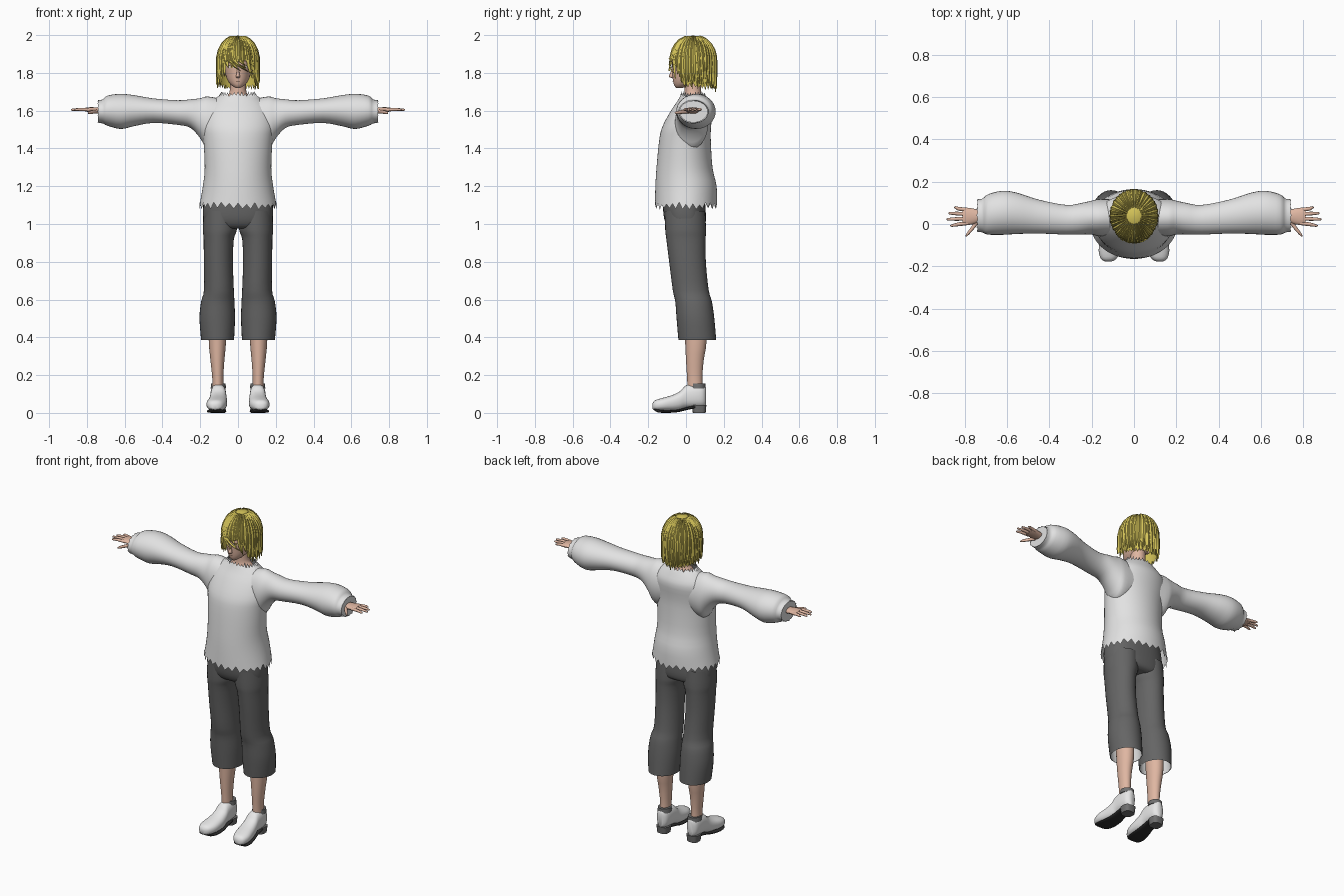
import bpy, bmesh, math, random
from mathutils import Vector
from mathutils.bvhtree import BVHTree

random.seed(4)
if "Cube" in bpy.data.objects:
    bpy.data.objects.remove(bpy.data.objects["Cube"], do_unlink=True)


def material(name, r, g, b):
    m = bpy.data.materials.new(name)
    m.use_nodes = True
    m.diffuse_color = (r, g, b, 1)
    m.node_tree.nodes["Principled BSDF"].inputs["Base Color"].default_value = (r, g, b, 1)
    return m


SHIRT = material("shirt off white", .76, .76, .76)
CLOTH = material("trouser grey", .13, .13, .13)
SKIN = material("skin", .74, .47, .36)
HAIR = material("blond hair", .66, .55, .1)
SHOE = material("shoe white", .82, .82, .82)
SOLE = material("sole black", .025, .025, .025)
HEEL = material("heel grey", .16, .16, .16)
EYE = material("eye white", .8, .78, .74)
IRIS = material("iris gold", .4, .28, .05)
BROW = material("dark brown", .09, .05, .03)


def finish(name, bm, mat, mirror=False, angle=50):
    bmesh.ops.recalc_face_normals(bm, faces=bm.faces)
    me = bpy.data.meshes.new(name)
    bm.to_mesh(me)
    bm.free()
    me.materials.append(mat)
    ob = bpy.data.objects.new(name, me)
    bpy.context.collection.objects.link(ob)
    bpy.ops.object.select_all(action='DESELECT')
    ob.select_set(True)
    bpy.context.view_layer.objects.active = ob
    bpy.ops.object.shade_smooth_by_angle(angle=math.radians(angle))
    if mirror:
        ob.modifiers.new("mirror", 'MIRROR').use_mirror_merge = False
    return ob


def spline(rings, steps):
    """Smooth curve through the given ring values."""
    out = []
    for i in range(len(rings) - 1):
        a, b, c, d = (rings[max(0, min(len(rings) - 1, i + k))] for k in (-1, 0, 1, 2))
        for s in range(steps):
            t = s / steps
            out.append([q + t * (r - p) / 2 + t * t * (p - 2.5 * q + 2 * r - w / 2)
                        + t ** 3 * (1.5 * (q - r) + (w - p) / 2)
                        for p, q, r, w in zip(a, b, c, d)])
    return out + [list(rings[-1])]


def loft(name, axis, rings, mat, n=24, steps=3, caps=True, mirror=False, power=2, jag=(0, 0)):
    """Rings are (position along axis, two centre values, two radii)."""
    bm = bmesh.new()
    rows = []
    data = spline(rings, steps)
    for j, (p, c1, c2, r1, r2) in enumerate(data):
        amp = jag[0] if j == 0 else jag[1] if j == len(data) - 1 else 0
        row = []
        for i in range(n):
            a = 2 * math.pi * i / n
            u, v = math.cos(a), math.sin(a)
            u = math.copysign(abs(u) ** (2 / power), u)
            v = math.copysign(abs(v) ** (2 / power), v)
            off = amp * ((-1) ** i + random.uniform(-.6, .6))
            co = [c1 + r1 * u, c2 + r2 * v]
            co.insert(axis, p + off)
            row.append(bm.verts.new(co))
        rows.append(row)
    for a, b in zip(rows, rows[1:]):
        for i in range(n):
            bm.faces.new((a[i], a[(i + 1) % n], b[(i + 1) % n], b[i]))
    if caps:
        bm.faces.new(rows[0])
        bm.faces.new(rows[-1])
    return finish(name, bm, mat, mirror)


X, Y, Z = 0, 1, 2

# Shirt with torn hem and collar
loft("shirt_body", Z, [(1.095, 0, 0, .205, .165), (1.2, 0, 0, .186, .162), (1.3, 0, -.008, .176, .148),
     (1.45, 0, -.005, .183, .136), (1.52, 0, .005, .19, .128), (1.6, 0, .03, .178, .11),
     (1.65, 0, .037, .14, .083), (1.687, 0, .037, .088, .062)], SHIRT, n=56, caps=False, jag=(.013, .01))
loft("sleeves", X, [(.08, .03, 1.54, .085, .12), (.16, .03, 1.537, .088, .138), (.2, .03, 1.56, .08, .106),
     (.25, .025, 1.584, .074, .076), (.32, .02, 1.59, .07, .065), (.45, .035, 1.6, .08, .065),
     (.55, .05, 1.6, .097, .082), (.62, .053, 1.596, .104, .093), (.69, .045, 1.6, .095, .08),
     (.715, .04, 1.596, .08, .064), (.74, .04, 1.595, .077, .06)],
     SHIRT, n=32, caps=False, mirror=True, jag=(0, .003))
loft("sleeve_linings", X, [(.74, .04, 1.595, .075, .058), (.68, .04, 1.597, .06, .045)],
     SHIRT, steps=1, mirror=True)

# Cropped trousers
loft("trouser_hips", Z, [(1.2, 0, -.01, .165, .11), (1.1, 0, -.01, .184, .112), (1.03, 0, -.005, .184, .111),
     (.99, 0, 0, .172, .098), (.975, 0, 0, .14, .075)], CLOTH, n=40, power=2.4)
loft("trouser_legs", Z, [(1.07, .092, -.005, .09, .106), (.97, .096, -.002, .09, .108),
     (.92, .102, 0, .08, .104), (.8, .104, .008, .077, .097), (.65, .101, .025, .079, .095),
     (.59, .107, .04, .088, .097), (.5, .11, .05, .094, .1), (.385, .108, .06, .087, .1)],
     CLOTH, n=32, caps=False, mirror=True)
loft("trouser_linings", Z, [(.386, .108, .06, .083, .096), (.5, .11, .05, .086, .092)],
     SHIRT, steps=1, caps=False, mirror=True)

# Lower legs
loft("lower_legs", Z, [(.6, .108, .045, .05, .06), (.385, .109, .052, .046, .057),
     (.28, .109, .047, .037, .047), (.18, .107, .046, .029, .04), (.09, .106, .05, .03, .04)],
     SKIN, mirror=True)

# Shoes with soles and block heels
loft("shoes", Y, [(-.178, .122, .035, .012, .012), (-.165, .12, .04, .036, .026), (-.125, .115, .045, .052, .034),
     (-.07, .108, .053, .051, .042), (-.03, .105, .066, .046, .05), (0, .104, .086, .042, .06),
     (.05, .104, .092, .041, .063), (.09, .104, .092, .034, .06), (.107, .104, .088, .015, .045)],
     SHOE, mirror=True, power=2.4)
loft("soles", Y, [(-.17, .121, .02, .02, .005), (-.15, .119, .011, .042, .008), (-.11, .114, .007, .05, .007),
     (-.05, .107, .01, .045, .007), (0, .104, .022, .038, .008), (.05, .104, .032, .036, .008),
     (.1, .104, .033, .025, .008)], SOLE, mirror=True, power=3)
loft("shoe_heels", Z, [(0, .104, .07, .034, .034), (.042, .104, .07, .039, .038)],
     HEEL, steps=1, mirror=True, power=3)
loft("shoe_collars", Z, [(.128, .104, .062, .041, .042), (.155, .104, .062, .038, .041)],
     HEEL, steps=1, mirror=True)

# Hands
loft("palms", X, [(.66, .04, 1.6, .026, .022), (.72, .038, 1.6, .026, .018), (.755, .036, 1.602, .036, .016),
     (.79, .036, 1.605, .041, .013), (.81, .037, 1.606, .036, .009)], SKIN, n=16, mirror=True)
for name, y, tip in (("index", .004, .868), ("middle", .026, .885), ("ring", .047, .877), ("little", .067, .85)):
    y2 = y + (y - .036) * .35
    loft(name + "_fingers", X, [(.785, y, 1.604, .009, .009), (.83, (y + y2) / 2, 1.607, .009, .008),
         (tip - .008, y2, 1.605, .006, .006), (tip, y2, 1.604, .002, .002)], SKIN, n=10, mirror=True)
loft("thumbs", X, [(.735, .02, 1.597, .017, .011), (.76, -.015, 1.594, .014, .01),
     (.785, -.045, 1.59, .01, .008), (.795, -.056, 1.588, .004, .004)], SKIN, n=10, mirror=True)

# Neck and head
loft("neck", Z, [(1.6, 0, .035, .1, .07), (1.665, 0, .037, .07, .052), (1.69, 0, .037, .047, .045),
     (1.74, 0, .035, .042, .043), (1.8, 0, .035, .042, .045)], SKIN)
head = loft("head", Z, [(1.72, 0, -.035, .012, .016), (1.734, 0, -.02, .034, .042), (1.76, 0, .003, .055, .072),
            (1.8, 0, .02, .068, .093), (1.85, 0, .03, .076, .105), (1.92, 0, .035, .07, .095),
            (1.965, 0, .035, .04, .06)], SKIN, n=32)
loft("nose", Z, [(1.773, 0, -.07, .007, .006), (1.781, 0, -.077, .011, .014), (1.8, 0, -.074, .007, .009),
     (1.835, 0, -.07, .004, .004)], SKIN, n=12)
loft("ears", Z, [(1.785, .07, .035, .006, .01), (1.82, .076, .04, .009, .02), (1.84, .076, .042, .006, .014)],
     SKIN, n=12, mirror=True)

# Painted face details as thin plates following the head
bvh = BVHTree.FromPolygons([v.co for v in head.data.vertices], [p.vertices[:] for p in head.data.polygons])


def plate(name, x0, x1, z, up, down, mat, lift, tilt=0, mirror=True):
    bm = bmesh.new()
    rows = []
    for i in range(9):
        t = i / 8
        x, bulge = x0 + (x1 - x0) * t, math.sin(math.pi * (.04 + .92 * t)) ** .7
        pair = []
        for h in (up * bulge, down * bulge):
            zz = z + h + tilt * t
            hit = bvh.ray_cast(Vector((x, -1, zz)), Vector((0, 1, 0)))[0]
            pair.append(bm.verts.new((x, hit.y - lift, zz)))
        rows.append(pair)
    for a, b in zip(rows, rows[1:]):
        bm.faces.new((a[0], a[1], b[1], b[0]))
    finish(name, bm, mat, mirror)


plate("eyes", .017, .05, 1.832, .009, -.007, EYE, .002)
plate("irises", .027, .041, 1.832, .009, -.007, IRIS, .003)
plate("pupils", .031, .037, 1.833, .005, -.004, BROW, .004)
plate("lashes", .015, .053, 1.833, .011, .007, BROW, .004)
plate("eyebrows", .014, .054, 1.853, .006, .002, BROW, .002, .003)
plate("mouth", -.016, .016, 1.757, .001, -.002, BROW, .002, 0, False)


# Hair: a cap whose hem follows the face opening, covered by tapered locks
def hair_point(a, z, off=0):
    d = z - 1.87
    k = math.sqrt(max(0, 1 - (d / .127) ** 2)) if d > 0 else 1 - 3 * d * d
    return Vector(((.108 * k + off) * math.sin(a), .039 - (.119 * k + off) * math.cos(a), z + off * max(0, d) * 7))


def hem(a):
    deg = abs((math.degrees(a) + 180) % 360 - 180)
    if deg < 60:
        return 1.865 - .125 * max(0, (deg - 33) / 27)
    return 1.74 - .025 * (deg - 60) / 120


def drop(t, low):
    return 1.87 + .127 * math.cos(t * math.pi) if t < .5 else 1.87 + (low - 1.87) * (2 * t - 1)


bm = bmesh.new()
rows = []
count = 72
for j in range(17):
    row = []
    for i in range(count):
        a = 2 * math.pi * i / count
        low = hem(a) + (.01 * (-1) ** i + random.uniform(-.006, .006) if j == 16 else 0)
        row.append(bm.verts.new(hair_point(a, drop(max(j, .2) / 16, low))))
    rows.append(row)
bm.faces.new(rows[0])
for a, b in zip(rows, rows[1:]):
    for i in range(count):
        bm.faces.new((a[i], a[(i + 1) % count], b[(i + 1) % count], b[i]))
finish("hair_cap", bm, HAIR)


def lock(bm, a0, a1, low, width, off, start=.1):
    rows = []
    for j in range(11):
        s = j / 10
        a = a0 + (a1 - a0) * s * s
        z = drop(start + (1 - start) * s, low)
        w = width * min(1, .35 + 2 * s, 2.6 * (1 - s) + .03)
        lift = off + .006 * s * s
        rows.append([bm.verts.new(hair_point(a + k * w, z, lift + (.004 if k == 0 else -.002)))
                     for k in (-1, 0, 1)])
    for p, q in zip(rows, rows[1:]):
        for k in (0, 1):
            bm.faces.new((p[k], p[k + 1], q[k + 1], q[k]))


bm = bmesh.new()
for layer in range(2):
    for i in range(34):
        a = 2 * math.pi * (i + layer / 2) / 34 + random.uniform(-.04, .04)
        low = hem(a) + random.uniform(-.02, .015) + layer * .012
        lock(bm, a, a + random.uniform(-.12, .12), low, random.uniform(.1, .15), .001 + .002 * layer)
finish("hair_locks", bm, HAIR, angle=35)

# Swept fringe falling over the forehead
bm = bmesh.new()
for a0, a1, low in ((-.5, .12, 1.81), (-.45, .4, 1.825), (-.4, .62, 1.8), (-.55, -.15, 1.845),
                    (-.65, -.45, 1.825), (-.75, -.66, 1.78), (.5, .72, 1.77), (.1, .3, 1.84)):
    lock(bm, a0, a1, low, .12, .004, .2)
finish("hair_fringe", bm, HAIR, angle=35)
